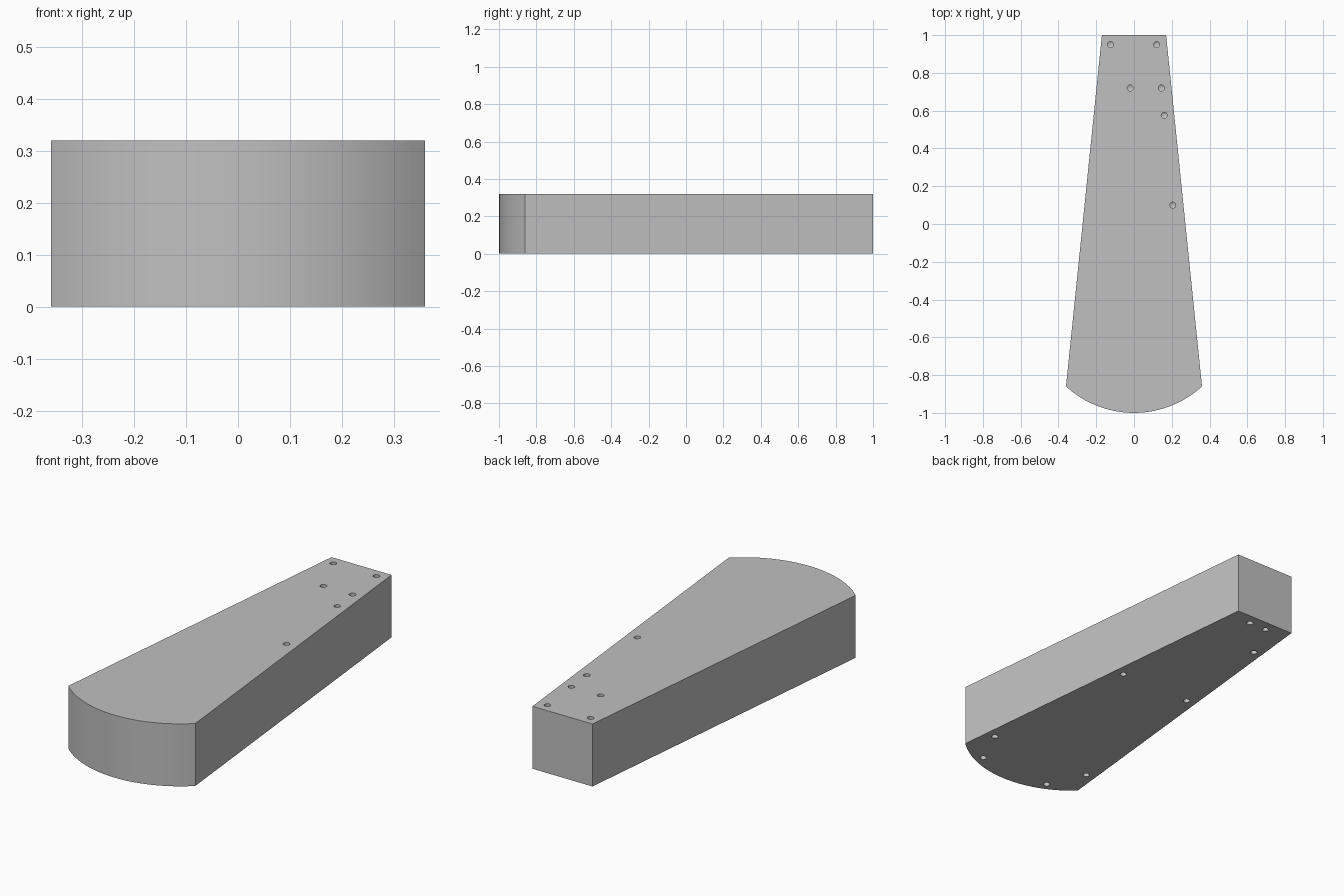
import bpy, bmesh, math
from mathutils import Matrix

if "Cube" in bpy.data.objects:
    bpy.data.objects.remove(bpy.data.objects["Cube"])

HEIGHT = 0.32
BACK_HALF, FRONT_HALF = 0.17, 0.36
CORNER_Y, NOSE_Y = -0.86, -1.0
HOLE_RADIUS, HOLE_DEPTH = 0.016, 0.06

grey = bpy.data.materials.new("plain grey")
grey.use_nodes = True
colour = (0.53, 0.53, 0.53, 1)
grey.diffuse_color = colour
grey.node_tree.nodes["Principled BSDF"].inputs["Base Color"].default_value = colour


def make_object(name, bm):
    bmesh.ops.recalc_face_normals(bm, faces=bm.faces)
    mesh = bpy.data.meshes.new(name)
    bm.to_mesh(mesh)
    bm.free()
    mesh.materials.append(grey)
    obj = bpy.data.objects.new(name, mesh)
    bpy.context.collection.objects.link(obj)
    return obj


# Tapered block with a rounded front end
sagitta = CORNER_Y - NOSE_Y
radius = (FRONT_HALF ** 2 + sagitta ** 2) / (2 * sagitta)
spread = math.asin(FRONT_HALF / radius)
steps = 24
outline = [(BACK_HALF, 1), (-BACK_HALF, 1)]
for i in range(steps + 1):
    a = spread * (2 * i / steps - 1)
    outline.append((radius * math.sin(a), NOSE_Y + radius * (1 - math.cos(a))))

bm = bmesh.new()
base = bm.faces.new([bm.verts.new((x, y, 0)) for x, y in outline])
extruded = bmesh.ops.extrude_face_region(bm, geom=[base], use_keep_orig=True)
top_verts = [g for g in extruded["geom"] if isinstance(g, bmesh.types.BMVert)]
bmesh.ops.translate(bm, verts=top_verts, vec=(0, 0, HEIGHT))
block = make_object("tapered_block", bm)

# Drilled holes: top ones are irregular, bottom ones mostly in mirrored pairs
top_holes = [(-0.125, 0.95), (0.12, 0.95), (-0.02, 0.72),
             (0.145, 0.72), (0.16, 0.575), (0.205, 0.10)]
bottom_holes = [(-0.15, 0.737)]
for x, y in [(0.05, 0.945), (0.203, 0.16), (0.293, -0.715), (0.203, -0.91)]:
    bottom_holes += [(x, y), (-x, y)]

bm = bmesh.new()


def add_drill(x, y, z, inward):
    """Straight shaft centred on the surface, ending in a drill-point cone."""
    made = bmesh.ops.create_cone(bm, cap_ends=True, segments=16, radius1=HOLE_RADIUS,
                                 radius2=HOLE_RADIUS, depth=2 * HOLE_DEPTH,
                                 matrix=Matrix.Translation((x, y, z)))
    end = [v for v in made["verts"] if (v.co.z - z) * inward > 0]
    cap = [f for f in end[0].link_faces if all(v in end for v in f.verts)]
    tip = bmesh.ops.poke(bm, faces=cap)["verts"]
    tip[0].co.z += inward * HOLE_RADIUS * 0.6


for x, y in top_holes:
    add_drill(x, y, HEIGHT, -1)
for x, y in bottom_holes:
    add_drill(x, y, 0, 1)
drills = make_object("hole_cutter", bm)
drills.hide_render = True

# Cut the holes, then discard the cutter
cut = block.modifiers.new("holes", "BOOLEAN")
cut.operation = "DIFFERENCE"
cut.solver = "EXACT"
cut.object = drills
bpy.ops.object.select_all(action="DESELECT")
block.select_set(True)
bpy.context.view_layer.objects.active = block
bpy.ops.object.modifier_apply(modifier=cut.name)
bpy.data.objects.remove(drills)
bpy.ops.object.shade_smooth_by_angle(angle=math.radians(30))
